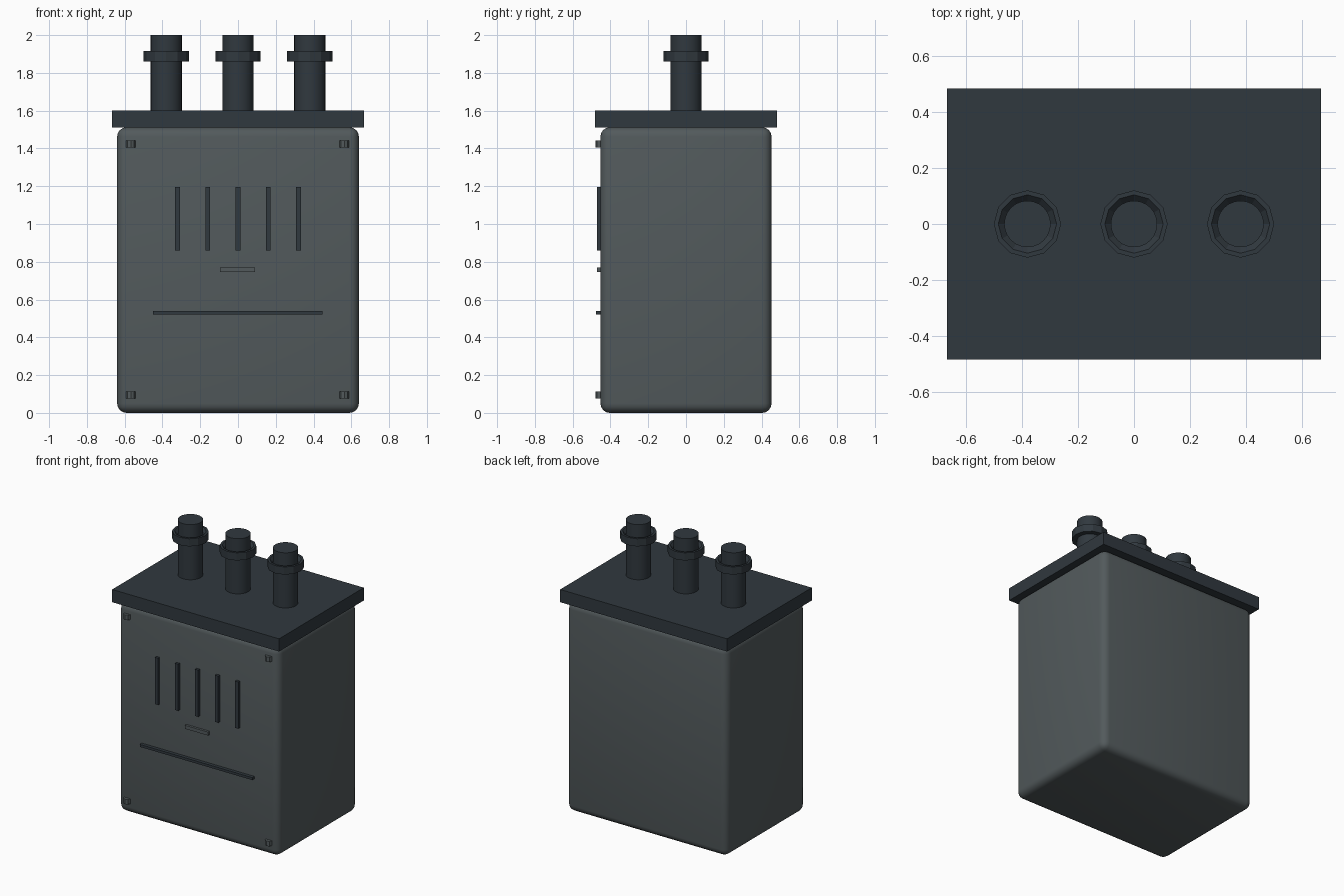
import bpy
import bmesh
import math

cube = bpy.data.objects.get("Cube")
if cube:
    bpy.data.objects.remove(cube, do_unlink=True)


def material(name, rgb):
    mat = bpy.data.materials.new(name)
    mat.use_nodes = True
    mat.diffuse_color = (*rgb, 1)
    mat.node_tree.nodes["Principled BSDF"].inputs["Base Color"].default_value = (*rgb, 1)
    return mat


grey = material("housing grey", (0.085, 0.102, 0.107))
dark = material("dark slate", (0.030, 0.040, 0.049))


def box(name, low, high, mat, bevel=0):
    """Box between two corners, optionally with rounded edges."""
    centre = [(a + b) / 2 for a, b in zip(low, high)]
    bpy.ops.mesh.primitive_cube_add(size=1, location=centre)
    obj = bpy.context.object
    obj.name = name
    obj.scale = [b - a for a, b in zip(low, high)]
    bpy.ops.object.transform_apply(location=False, rotation=False, scale=True)
    obj.data.materials.append(mat)
    if bevel:
        mod = obj.modifiers.new("rounded edges", "BEVEL")
        mod.width = bevel
        mod.segments = 4
        bpy.ops.object.modifier_apply(modifier=mod.name)
        bpy.ops.object.shade_smooth_by_angle(angle=math.radians(35))
    return obj


def cylinder(name, radius, low, high, x, y, sides, mat):
    bpy.ops.mesh.primitive_cylinder_add(vertices=sides, radius=radius, depth=high - low,
                                        location=(x, y, (low + high) / 2))
    obj = bpy.context.object
    obj.name = name
    obj.data.materials.append(mat)
    return obj


def collar(name, x, profile, sides, mat):
    """Closed ring swept from a radius/height profile."""
    bm = bmesh.new()
    loops = []
    for i in range(sides):
        a = math.tau * i / sides
        loops.append([bm.verts.new((r * math.cos(a), r * math.sin(a), z)) for r, z in profile])
    n = len(profile)
    for i in range(sides):
        here, there = loops[i], loops[(i + 1) % sides]
        for j in range(n):
            k = (j + 1) % n
            bm.faces.new((here[j], there[j], there[k], here[k]))
    bmesh.ops.recalc_face_normals(bm, faces=bm.faces)
    mesh = bpy.data.meshes.new(name)
    bm.to_mesh(mesh)
    bm.free()
    obj = bpy.data.objects.new(name, mesh)
    obj.location.x = x
    mesh.materials.append(mat)
    bpy.context.collection.objects.link(obj)


# Housing and lid
box("housing", (-0.64, -0.453, 0), (0.64, 0.453, 1.512), grey, bevel=0.05)
box("lid", (-0.666, -0.483, 1.51), (0.666, 0.483, 1.602), dark)

# Terminals with collars
ring = [(0.08, 1.86), (0.12, 1.86), (0.12, 1.915), (0.104, 1.915), (0.08, 1.89)]
for label, x in (("right", -0.38), ("middle", 0), ("left", 0.38)):
    post = cylinder(f"{label}_terminal", 0.083, 1.59, 2.0, x, 0, 24, dark)
    bpy.ops.object.shade_smooth_by_angle(angle=math.radians(35))
    collar(f"{label}_collar", x, ring, 12, dark)

# Vent slats on the front
for i in range(5):
    x = (i - 2) * 0.16
    box(f"vent_slat_{i + 1}", (x - 0.0125, -0.472, 0.86), (x + 0.0125, -0.44, 1.197), dark)

# Small plate and long trim bar
box("front_plate", (-0.095, -0.47, 0.745), (0.09, -0.44, 0.77), grey)
box("trim_bar", (-0.45, -0.477, 0.522), (0.448, -0.44, 0.54), dark)

# Corner bolts
for side, x in (("right", -0.567), ("left", 0.563)):
    for level, z in (("lower", 0.095), ("upper", 1.424)):
        cylinder(f"{level}_{side}_bolt", 0.025, z - 0.018, z + 0.018, x, -0.453, 8, grey)
